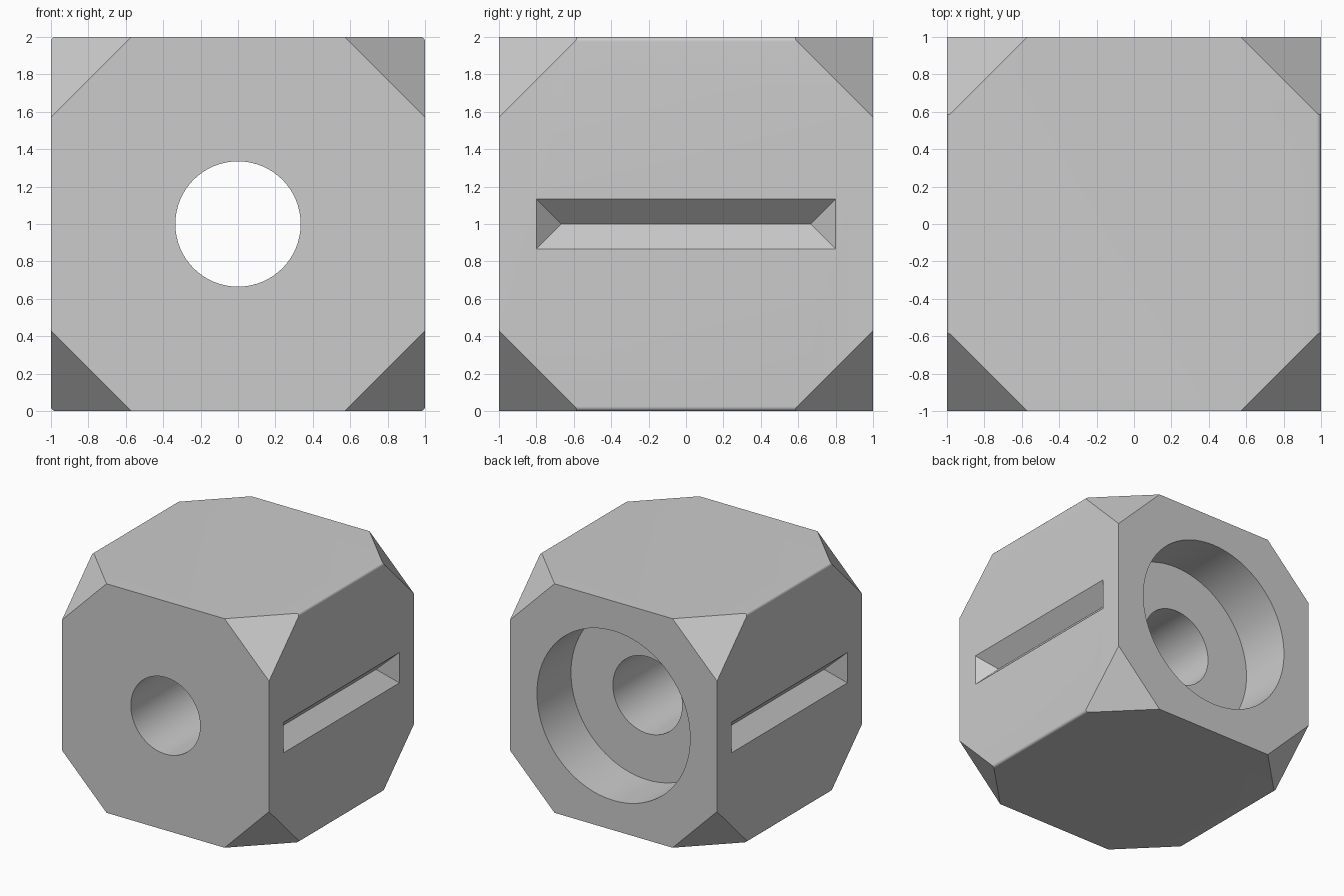
import bpy
import bmesh
from math import radians
from mathutils import Matrix, Vector
from itertools import product

if "Cube" in bpy.data.objects:
    bpy.data.objects.remove(bpy.data.objects["Cube"])

CENTRE = Vector((0, 0, 1))

# Single flat colour
grey = bpy.data.materials.new("plain_grey")
grey.use_nodes = True
colour = (0.6, 0.6, 0.6, 1)
grey.diffuse_color = colour
for node in grey.node_tree.nodes:
    if node.type == "BSDF_PRINCIPLED":
        node.inputs["Base Color"].default_value = colour


def make_object(name, bm):
    bmesh.ops.recalc_face_normals(bm, faces=bm.faces)
    mesh = bpy.data.meshes.new(name)
    bm.to_mesh(mesh)
    bm.free()
    mesh.materials.append(grey)
    obj = bpy.data.objects.new(name, mesh)
    obj.location = CENTRE
    bpy.context.collection.objects.link(obj)
    return obj


def bore_cutter(name, radius, y_start, y_end):
    bm = bmesh.new()
    turn = Matrix.Translation((0, (y_start + y_end) / 2, 0)) @ Matrix.Rotation(radians(90), 4, "X")
    bmesh.ops.create_cone(bm, cap_ends=True, segments=96, radius1=radius,
                          radius2=radius, depth=y_end - y_start, matrix=turn)
    return make_object(name, bm)


def groove_cutter(name, side):
    # V-shaped wedge with sloping ends, reaching a little past the surface
    depth, half_length, over = 0.133, 0.8, 0.06
    bm = bmesh.new()
    for sy in (-1, 1):
        bm.verts.new((side * (1 - depth), sy * (half_length - depth), 0))
        for sz in (-1, 1):
            bm.verts.new((side * (1 + over), sy * (half_length + over), sz * (depth + over)))
    bmesh.ops.convex_hull(bm, input=bm.verts)
    return make_object(name, bm)


# Block: cube with softly rounded lengthwise edges
bm = bmesh.new()
bmesh.ops.create_cube(bm, size=2)
long_edges = [e for e in bm.edges
              if abs(e.verts[0].co.y - e.verts[1].co.y) > 1]
bmesh.ops.bevel(bm, geom=long_edges, offset=0.025, segments=5,
                profile=0.5, affect="EDGES")

# Slice off the eight corners
for signs in product((-1, 1), repeat=3):
    normal = Vector(signs)
    cut = bmesh.ops.bisect_plane(
        bm, geom=bm.verts[:] + bm.edges[:] + bm.faces[:],
        plane_co=normal * (2.57 / 3), plane_no=normal, clear_outer=True)
    rim = [g for g in cut["geom_cut"] if isinstance(g, bmesh.types.BMEdge)]
    bmesh.ops.edgeloop_fill(bm, edges=rim)
block = make_object("block", bm)

# Through hole, rear counterbore and the two side grooves
cutters = [
    bore_cutter("through_hole_cutter", 0.335, -1.2, 1.2),
    bore_cutter("counterbore_cutter", 0.74, 0.53, 1.2),
    groove_cutter("left_groove_cutter", 1),
    groove_cutter("right_groove_cutter", -1),
]
bpy.context.view_layer.update()
bpy.ops.object.select_all(action="DESELECT")
block.select_set(True)
bpy.context.view_layer.objects.active = block
for cutter in cutters:
    cutter.hide_render = True
    mod = block.modifiers.new(cutter.name, "BOOLEAN")
    mod.operation = "DIFFERENCE"
    mod.solver = "EXACT"
    mod.object = cutter
    bpy.ops.object.modifier_apply(modifier=mod.name)
    bpy.data.objects.remove(cutter)

bpy.ops.object.shade_smooth_by_angle(angle=radians(30))
